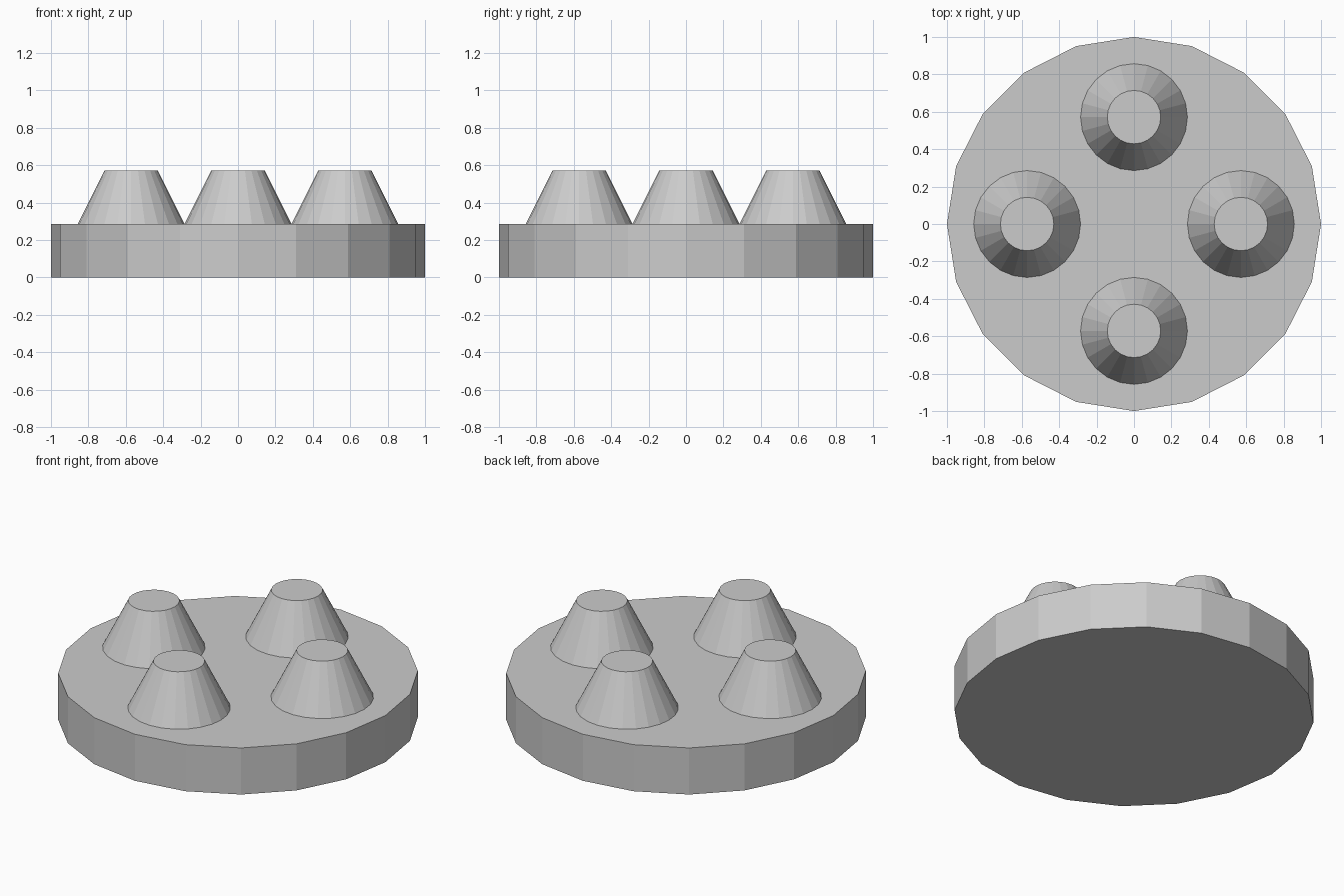
import bpy
from math import cos, sin, pi

if "Cube" in bpy.data.objects:
    bpy.data.objects.remove(bpy.data.objects["Cube"])

U = 2 / 7  # base module: plate thickness, stud height and stud radius


def frustum(name, sides, r_bottom, r_top, z0, z1, x=0.0, y=0.0):
    bpy.ops.mesh.primitive_cone_add(
        vertices=sides, radius1=r_bottom, radius2=r_top,
        depth=z1 - z0, location=(x, y, (z0 + z1) / 2))
    obj = bpy.context.object
    obj.name = name
    return obj


# Round base plate, 20 flat sides
frustum("base_plate", 20, 1.0, 1.0, 0.0, U)

# Four tapered studs around the centre
for i in range(4):
    a = i * pi / 2
    frustum(f"tapered_stud_{i + 1}", 24, U, U / 2, U, 2 * U,
            2 * U * cos(a), 2 * U * sin(a))
